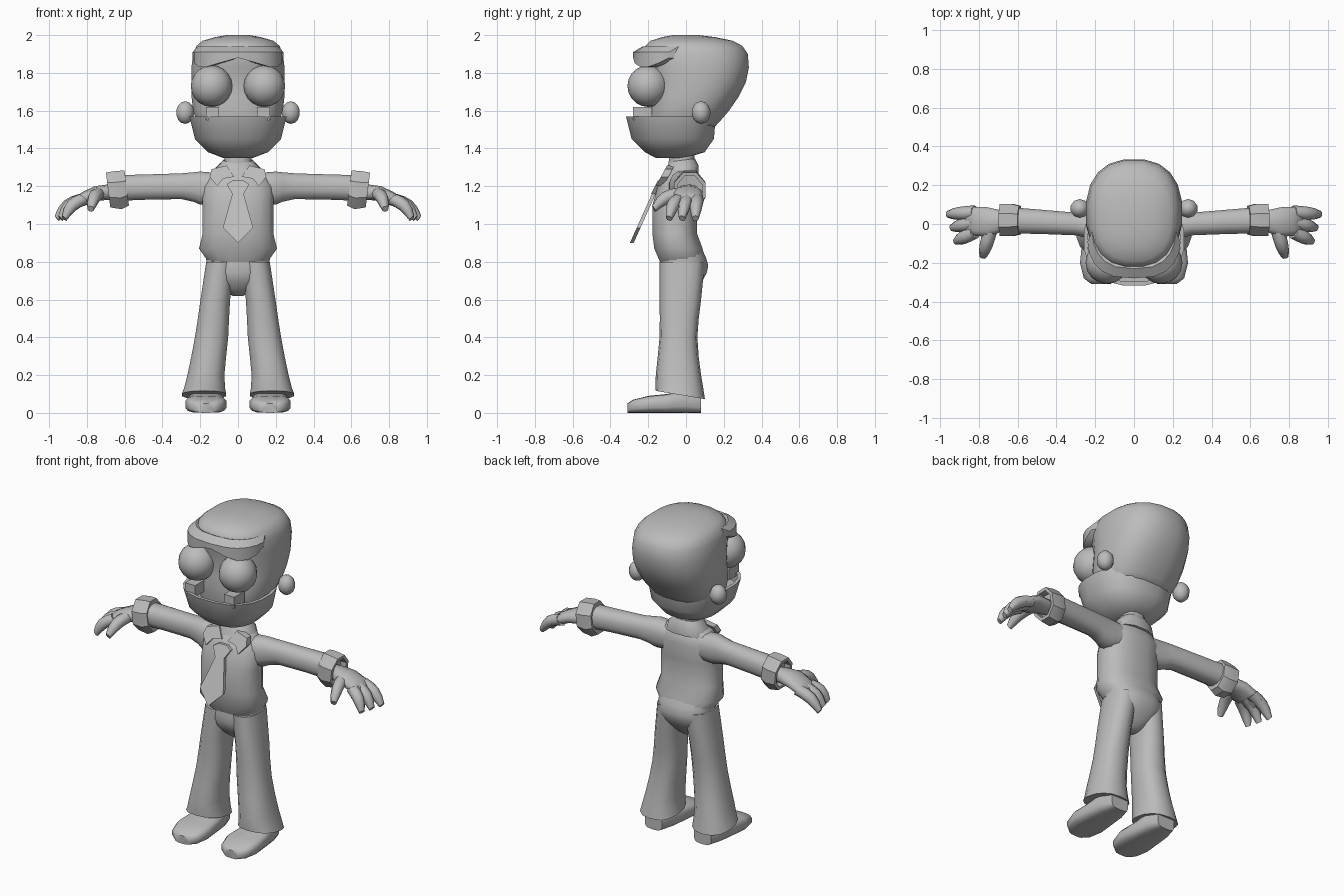
import bpy, bmesh, math
from mathutils import Vector

cube = bpy.data.objects.get("Cube")
if cube:
    bpy.data.objects.remove(cube, do_unlink=True)

shade = (.5, .5, .5, 1)
grey = bpy.data.materials.new("plain_grey")
grey.use_nodes = True
grey.diffuse_color = shade
grey.node_tree.nodes["Principled BSDF"].inputs["Base Color"].default_value = shade


def finish(name, bm, angle):
    bmesh.ops.recalc_face_normals(bm, faces=bm.faces)
    mesh = bpy.data.meshes.new(name)
    bm.to_mesh(mesh)
    bm.free()
    mesh.materials.append(grey)
    part = bpy.data.objects.new(name, mesh)
    bpy.context.collection.objects.link(part)
    bpy.ops.object.select_all(action='DESELECT')
    part.select_set(True)
    bpy.context.view_layer.objects.active = part
    bpy.ops.object.shade_smooth_by_angle(angle=math.radians(angle))


def skin(name, loops, angle=50):
    """Bridge equal loops of points and cap both ends."""
    bm = bmesh.new()
    rings = [[bm.verts.new(point) for point in loop] for loop in loops]
    count = len(rings[0])
    for near, far in zip(rings, rings[1:]):
        for i in range(count):
            j = (i + 1) % count
            bm.faces.new((near[i], near[j], far[j], far[i]))
    bm.faces.new(rings[0])
    bm.faces.new(rings[-1])
    finish(name, bm, angle)


def smooth(rings):
    """Add a rounded in-between ring in every gap."""
    result = [rings[0]]
    last = len(rings) - 1
    for i in range(last):
        before, start = rings[max(i - 1, 0)], rings[i]
        end, after = rings[i + 1], rings[min(i + 2, last)]
        middle = [(9 * (b + c) - a - d) / 16 for a, b, c, d in zip(before, start, end, after)]
        result += [middle, end]
    return result


def loft(name, axis, rings, sides=16, power=2.4, mirror=1, hollow=0, bend=None, angle=50):
    """Each ring is position, then centre and radius for the two cross axes."""
    if hollow:
        pos, u, ru, v, rv = rings[-1]
        inner = (u, ru - .02, v, rv - .02)
        rings = rings + [(pos, *inner), (pos - hollow, *inner)]
    loops = []
    for pos, u, ru, v, rv in rings:
        loop = []
        for i in range(sides):
            turn = math.tau * (i + .5) / sides
            c, s = math.cos(turn), math.sin(turn)
            a = u + ru * math.copysign(abs(c) ** (2 / power), c)
            b = v + rv * math.copysign(abs(s) ** (2 / power), s)
            point = Vector({'x': (pos, a, b), 'y': (a, pos, b), 'z': (a, b, pos)}[axis])
            if bend:
                bend(point)
            point.x *= mirror
            loop.append(point)
        loops.append(loop)
    skin(name, loops, angle)


def centred(rings):
    return [(z, 0, width, y, depth) for z, width, y, depth in rings]


def finger(name, base, tip, mirror):
    """Arched, tapered tube."""
    base, tip = Vector(base), Vector(tip)
    across = (tip - base).cross(Vector((0, 0, 1))).normalized()
    up = across.cross(tip - base).normalized()
    loops = []
    for step in range(5):
        t = step / 4
        centre = base.lerp(tip, t) + up * .02 * math.sin(math.pi * t)
        radius = .036 * (1 - t ** 3 / 2)
        loop = []
        for i in range(8):
            turn = math.tau * i / 8
            point = centre + radius * (across * math.cos(turn) + up * math.sin(turn))
            point.x *= mirror
            loop.append(point)
        loops.append(loop)
    skin(name, loops)


def ball(name, centre, size, segments):
    bm = bmesh.new()
    bmesh.ops.create_uvsphere(bm, u_segments=segments, v_segments=segments // 2 + 2, radius=1)
    bmesh.ops.scale(bm, vec=size, verts=bm.verts)
    bmesh.ops.translate(bm, vec=centre, verts=bm.verts)
    finish(name, bm, 60)


def plate(name, outline, top_y, slope, depth, mirror=1):
    """Flat (x, z) outline that leans forward towards its lower end."""
    top = max(z for x, z in outline)
    skin(name, [[(x * mirror, top_y + back + slope * (z - top), z) for x, z in outline]
                for back in (0, depth)], 30)


def both_halves(half):
    return half + [(-x, z) for x, z in reversed(half) if x]


# Skull and open, bowl-shaped jaw
loft("skull", 'z', smooth(centred([
    (1.5, .2, -.03, .17), (1.6, .24, .01, .22), (1.75, .25, .06, .26),
    (1.9, .24, .05, .28), (1.97, .19, .03, .22), (2, .06, 0, .07)])), sides=20, angle=60)
loft("jaw", 'z', centred([
    (1.35, .08, -.08, .08), (1.38, .16, -.06, .16), (1.45, .23, -.07, .22),
    (1.57, .26, -.08, .24)]), sides=20, hollow=.07)

# Heavy brow wrapped round the forehead
brow = []
for step in range(-5, 6):
    turn = step * math.pi / 10
    x = .24 * math.copysign(abs(math.sin(turn)) ** .7, turn)
    y = -.09 - .19 * math.cos(turn)
    low = 1.88 - .05 * math.sin(2 * abs(turn))
    brow.append([(x, y, low), (x, y, 1.91), (x * .9, y + .05, 1.94),
                 (x * .8, y + .1, 1.92), (x * .8, y + .1, low)])
skin("brow", brow, 40)

# Neck, jacket, seat of the trousers
loft("neck", 'z', centred([(1.2, .08, -.03, .07), (1.4, .07, -.02, .07)]), sides=12)
loft("jacket", 'z', centred([
    (.8, .16, -.02, .12), (.87, .21, -.04, .13), (.95, .19, -.06, .12),
    (1.1, .19, -.06, .12), (1.2, .19, -.04, .11), (1.28, .14, -.03, .08),
    (1.3, .07, -.03, .05)]))
loft("seat", 'z', smooth(centred([
    (.62, .03, -.02, .04), (.7, .15, -.02, .11), (.78, .17, -.01, .13), (.86, .17, -.02, .11)])))


# Collar band, lower at the front
def dip(point):
    point.z += point.y / 8


loft("collar", 'z', centred([(1.25, .14, -.03, .1), (1.3, .12, -.02, .09), (1.34, .08, -.02, .07)]),
     sides=12, hollow=.04, bend=dip, angle=35)

# Necktie swinging out from the chest
plate("tie_knot", both_halves([(.03, 1.23), (.06, 1.21), (.03, 1.16)]), -.15, .5, .03)
plate("tie_blade", both_halves([(.03, 1.16), (.08, .98), (0, .9)]), -.18, .45, .02)


# The hem dips at the heel and the cuff tilts outward at the top
def hem(point):
    if point.z < .1:
        point.z -= point.y / 6


def tilt(point):
    point.x += (point.z - 1.2) / 8


for word, mirror in (("left_", 1), ("right_", -1)):
    # Eyes, ears, teeth, collar flaps
    ball(word + "eye", (.14 * mirror, -.2, 1.73), (.11, .11, .11), 16)
    ball(word + "ear", (.28 * mirror, .08, 1.59), (.05, .05, .06), 10)
    plate(word + "tooth", [(.1, 1.55), (.17, 1.55), (.17, 1.62), (.1, 1.62)], -.28, 0, .1, mirror)
    plate(word + "collar_flap", [(.02, 1.25), (.06, 1.31), (.14, 1.29), (.15, 1.25), (.11, 1.2),
                                 (.08, 1.24)], -.1, .55, .04, mirror)

    # Flared trouser leg and shoe
    loft(word + "leg", 'z', smooth([
        (.09, .18, .12, -.03, .13), (.2, .17, .1, -.04, .12), (.4, .14, .09, -.04, .1),
        (.6, .12, .08, -.03, .11), (.8, .09, .08, -.02, .12)]),
        sides=14, mirror=mirror, bend=hem, angle=60)
    loft(word + "shoe", 'y', [(y, .17, width, height / 2, height / 2) for y, width, height in (
        (-.31, .05, .05), (-.28, .09, .07), (-.2, .11, .09), (-.1, .1, .1), (0, .09, .12), (.08, .06, .1))],
        sides=14, power=3.5, mirror=mirror)

    # Sleeve and turned-back cuff
    loft(word + "sleeve", 'x', smooth([
        (.1, -.02, .07, 1.19, .08), (.2, -.02, .07, 1.19, .09), (.3, 0, .06, 1.2, .07),
        (.65, .02, .07, 1.19, .07)]), sides=12, mirror=mirror, angle=60)
    loft(word + "cuff", 'x', [(.59, .02, .08, 1.19, .1), (.63, .02, .09, 1.18, .11), (.69, .02, .09, 1.18, .1)],
         sides=8, power=2, mirror=mirror, hollow=.04, bend=tilt, angle=35)

    # Palm, fanned fingers and thumb
    loft(word + "palm", 'x', smooth([
        (.64, .02, .04, 1.17, .04), (.76, .01, .08, 1.16, .04), (.87, .02, .07, 1.11, .03)]),
        sides=10, mirror=mirror, angle=60)
    for i, label in enumerate(("outer", "middle", "front")):
        finger(word + label + "_finger", (.82, .06 - .05 * i, 1.13), (.96 - .02 * i, .05 - .07 * i, 1.03), mirror)
    finger(word + "thumb", (.74, -.03, 1.16), (.78, -.17, 1.08), mirror)
